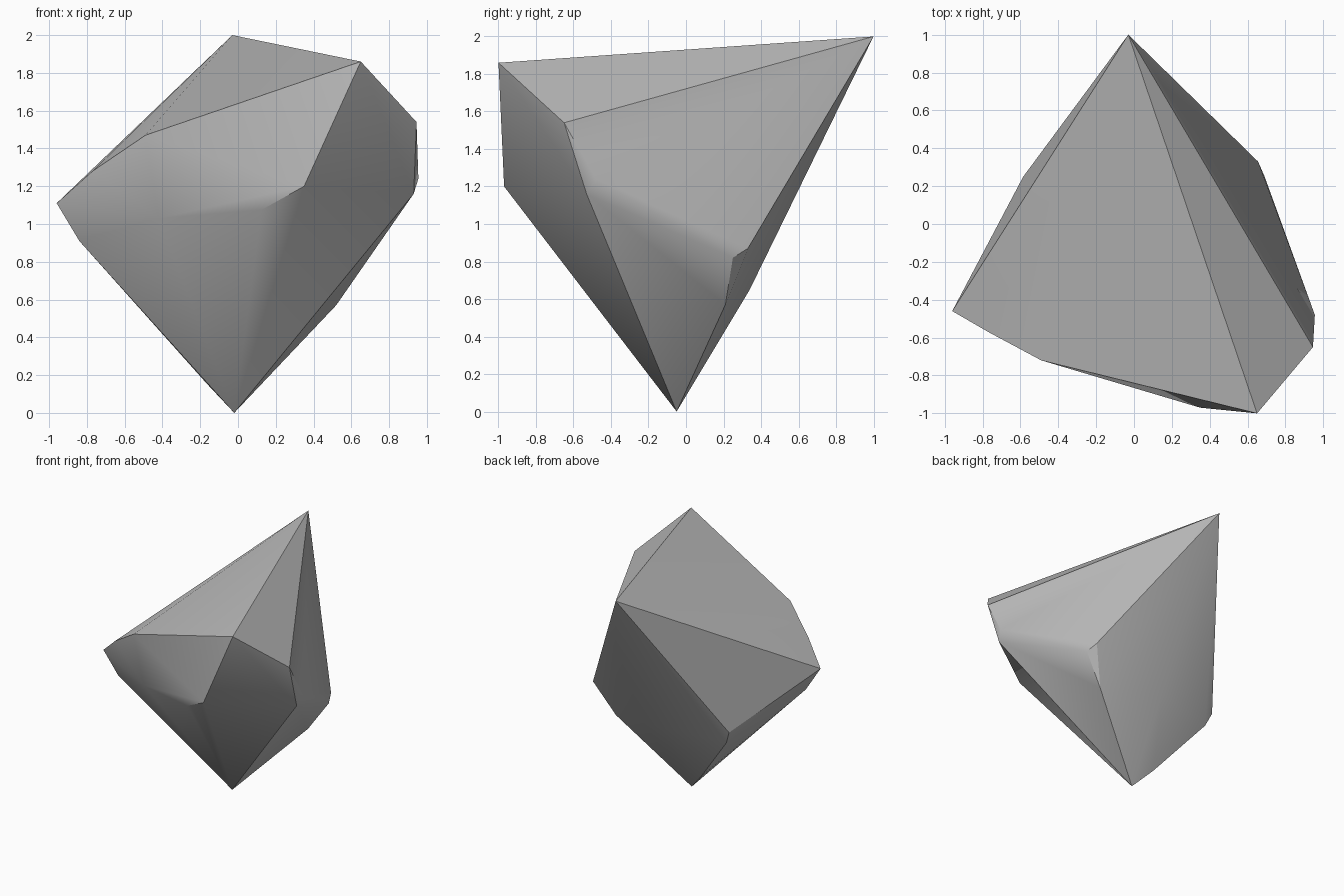
import bpy, bmesh

if "Cube" in bpy.data.objects:
    bpy.data.objects.remove(bpy.data.objects["Cube"])

# Corner points of the faceted stone, grouped by region
tips = [(-.03, 1.0, 2.0), (-.02, -.05, 0.0), (.65, -1.0, 1.86)]
left = [(-.96, -.46, 1.11), (-.49, -.72, 1.47), (-.77, -.57, 1.28), (-.84, -.43, .91)]
front = [(.35, -.97, 1.2), (.125, -.87, 1.075), (-.42, -.68, 1.03)]
right = [(.945, -.65, 1.54), (.955, -.48, 1.24), (.93, -.53, 1.16)]
back = [(.655, .33, .87), (.69, .25, .82), (.52, .21, .57), (0.0, .34, .65),
        (-.585, .25, .73), (-.54, .22, .62), (-.17, .035, .16)]

# Stone: the convex shell around all the corners
bm = bmesh.new()
for co in tips + left + front + right + back:
    bm.verts.new(co)
hull = bmesh.ops.convex_hull(bm, input=bm.verts[:])
spare = {g for g in hull["geom_interior"] + hull["geom_unused"]
         if isinstance(g, bmesh.types.BMVert)}
bmesh.ops.delete(bm, geom=list(spare), context='VERTS')
bmesh.ops.recalc_face_normals(bm, faces=bm.faces[:])

mesh = bpy.data.meshes.new("stone")
bm.to_mesh(mesh)
bm.free()
stone = bpy.data.objects.new("stone", mesh)
bpy.context.collection.objects.link(stone)

# Plain grey rock colour
grey = bpy.data.materials.new("stone grey")
grey.diffuse_color = (.5, .5, .5, 1)
grey.use_nodes = True
grey.node_tree.nodes["Principled BSDF"].inputs["Base Color"].default_value = grey.diffuse_color
mesh.materials.append(grey)

# Soft worn ridges, crisp main edges
bpy.context.view_layer.objects.active = stone
stone.select_set(True)
bpy.ops.object.shade_smooth_by_angle(angle=0.52)
